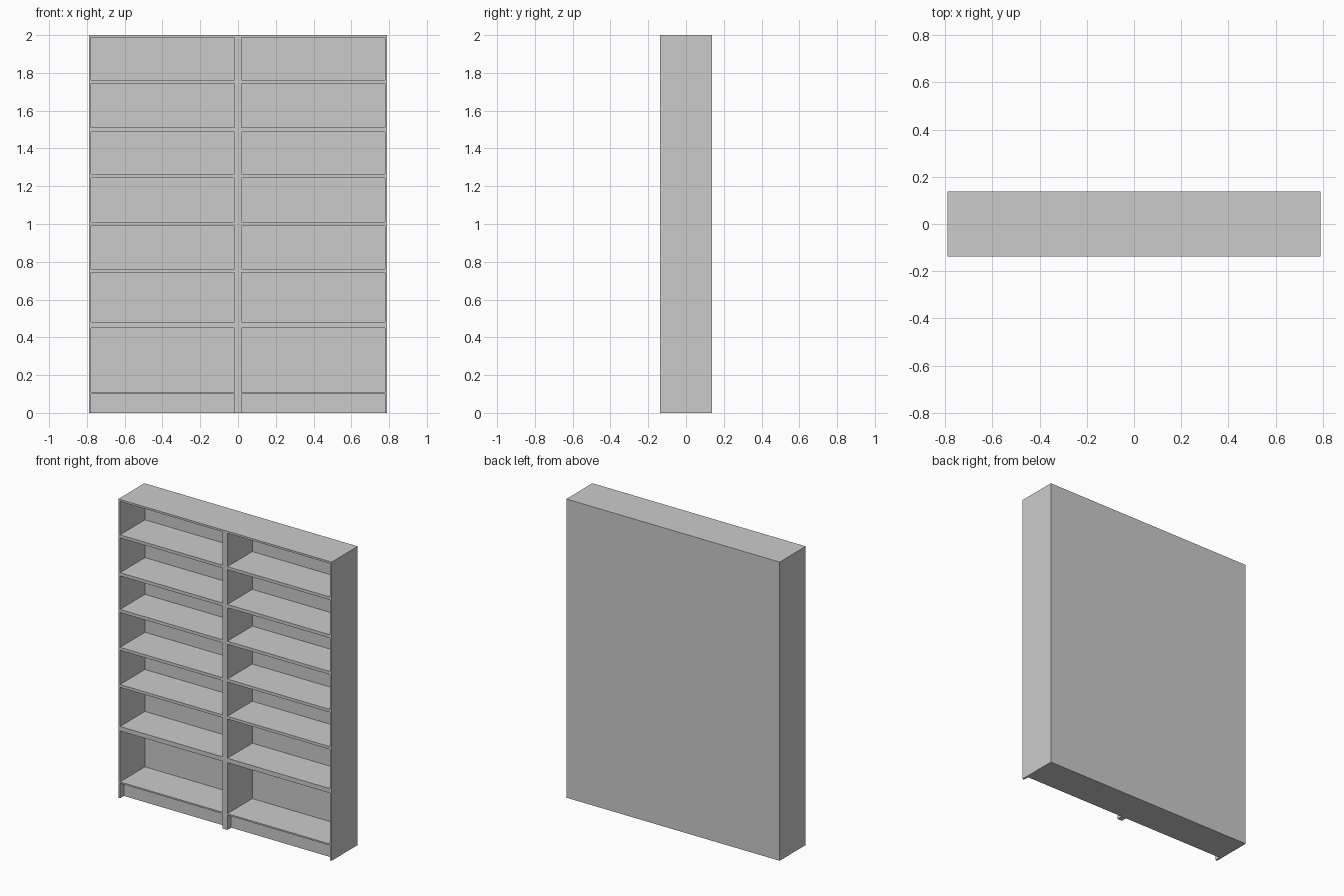
import bpy, bmesh
from mathutils import Matrix, Vector

if "Cube" in bpy.data.objects:
    bpy.data.objects.remove(bpy.data.objects["Cube"])

HALF_W, HALF_D, HEIGHT = 0.79, 0.138, 2.0
INNER_X, OUTER_X = 0.018, 0.777      # divider face and side panel face
BACK_Y = 0.126                       # inside face of the back panel
KICK_DEPTH, KICK_TOP = 0.04, 0.099
BAYS = [(0.109, 0.45), (0.48, 0.742), (0.761, 0.99), (1.01, 1.243),
        (1.264, 1.488), (1.51, 1.743), (1.763, 1.987)]


def add_box(bm, lo, hi):
    lo, hi = Vector(lo), Vector(hi)
    m = Matrix.Translation((lo + hi) / 2) @ Matrix.Diagonal((*(hi - lo), 1))
    bmesh.ops.create_cube(bm, size=1, matrix=m)


def make_object(name, boxes):
    bm = bmesh.new()
    for lo, hi in boxes:
        add_box(bm, lo, hi)
    mesh = bpy.data.meshes.new(name)
    bm.to_mesh(mesh)
    bm.free()
    obj = bpy.data.objects.new(name, mesh)
    bpy.context.collection.objects.link(obj)
    return obj


# Bookcase body as one solid block
bookcase = make_object("bookcase", [((-HALF_W, -HALF_D, 0), (HALF_W, HALF_D, HEIGHT))])

# Shelf bays and recessed kick boards, mirrored either side of the divider
front = -HALF_D - 0.05
cuts = []
for x0, x1 in ((-OUTER_X, -INNER_X), (INNER_X, OUTER_X)):
    for z0, z1 in BAYS:
        cuts.append(((x0, front, z0), (x1, BACK_Y, z1)))
    cuts.append(((x0, front, -0.05), (x1, -HALF_D + KICK_DEPTH, KICK_TOP)))
cutter = make_object("bay_cutter", cuts)
cutter.hide_render = True

# Carve the bays, then discard the cutter
mod = bookcase.modifiers.new("bays", 'BOOLEAN')
mod.operation = 'DIFFERENCE'
mod.solver = 'EXACT'
mod.object = cutter
bpy.context.view_layer.objects.active = bookcase
bpy.ops.object.modifier_apply(modifier=mod.name)
bpy.data.objects.remove(cutter)
